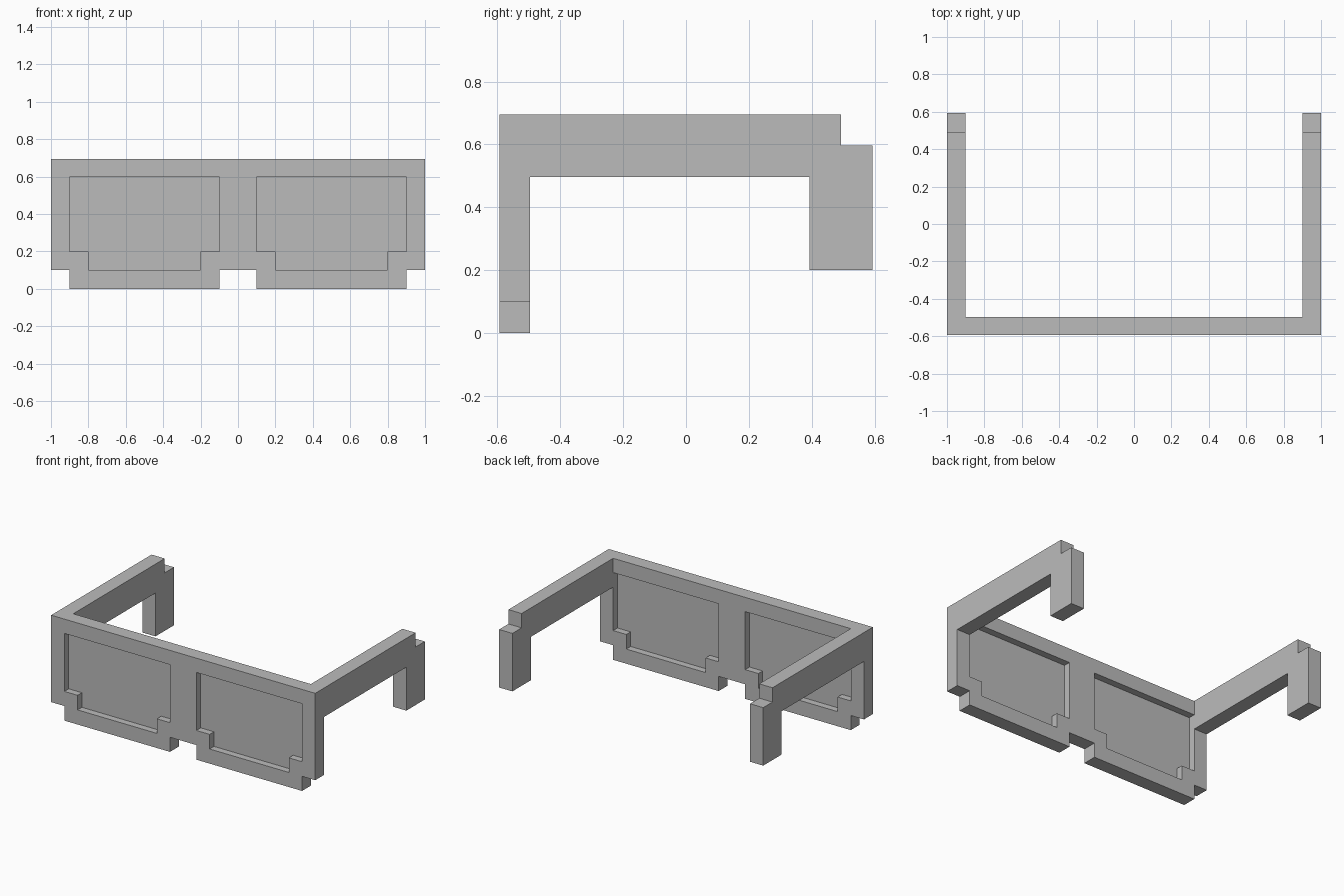
import bpy, bmesh
from math import radians
from mathutils import Euler, Matrix

cube = bpy.data.objects.get("Cube")
if cube:
    bpy.data.objects.remove(cube, do_unlink=True)

grey = bpy.data.materials.new("plain_grey")
grey.use_nodes = True
grey.diffuse_color = (0.5, 0.5, 0.5, 1)
grey.node_tree.nodes["Principled BSDF"].inputs["Base Color"].default_value = (0.5, 0.5, 0.5, 1)

FACE_XZ = Euler((radians(90), 0, 0))             # profile drawn in x, z
FACE_YZ = Euler((radians(90), 0, radians(90)))   # profile drawn in y, z


def slab(name, loops, thickness, rotation, location):
    """Extrude closed outlines (later loops become holes) into a flat-shaded mesh."""
    curve = bpy.data.curves.new(name, 'CURVE')
    curve.dimensions = '2D'
    curve.fill_mode = 'BOTH'
    curve.extrude = thickness / 2
    for loop in loops:
        spline = curve.splines.new('POLY')
        spline.points.add(len(loop) - 1)
        for point, (u, v) in zip(spline.points, loop):
            point.co = (u, v, 0, 1)
        spline.use_cyclic_u = True
        spline.use_smooth = False
    helper = bpy.data.objects.new(name + "_outline", curve)
    bpy.context.collection.objects.link(helper)
    graph = bpy.context.evaluated_depsgraph_get()
    mesh = bpy.data.meshes.new_from_object(helper.evaluated_get(graph))
    bpy.data.objects.remove(helper, do_unlink=True)
    mesh.transform(Matrix.Translation(location) @ rotation.to_matrix().to_4x4())
    bm = bmesh.new()
    bm.from_mesh(mesh)
    bmesh.ops.remove_doubles(bm, verts=bm.verts, dist=0.0001)
    bmesh.ops.recalc_face_normals(bm, faces=bm.faces)
    for face in bm.faces:
        face.smooth = False
    bm.to_mesh(mesh)
    bm.free()
    mesh.materials.clear()
    mesh.materials.append(grey)
    obj = bpy.data.objects.new(name, mesh)
    bpy.context.collection.objects.link(obj)
    return obj


def mirrored(points):
    return [(-u, v) for u, v in reversed(points)]


TOP, BACK, FRONT, THICK = 0.695, 0.593, -0.593, 0.096
MIDDLE = FRONT + THICK / 2

# Front frame with two stepped lens openings
half = [(0.1, 0.1), (0.1, 0), (0.9, 0), (0.9, 0.1), (1, 0.1), (1, TOP)]
opening = [(0.2, 0.1), (0.8, 0.1), (0.8, 0.2), (0.9, 0.2),
           (0.9, 0.597), (0.1, 0.597), (0.1, 0.2), (0.2, 0.2)]
slab("front_frame", [half + mirrored(half), opening, mirrored(opening)],
     THICK, FACE_XZ, (0, MIDDLE, 0))

# Thin lenses halfway through the frame, and side arms with ear hooks
arm = [(FRONT + THICK, 0.497), (0.393, 0.497), (0.393, 0.2), (BACK, 0.2),
       (BACK, 0.597), (0.493, 0.597), (0.493, TOP), (FRONT + THICK, TOP)]
for side, sign in (("left", 1), ("right", -1)):
    outline = opening if sign > 0 else mirrored(opening)
    slab(side + "_lens", [outline], 0.002, FACE_XZ, (0, MIDDLE, 0))
    slab(side + "_arm", [arm], 0.1, FACE_YZ, (sign * 0.95, 0, 0))
